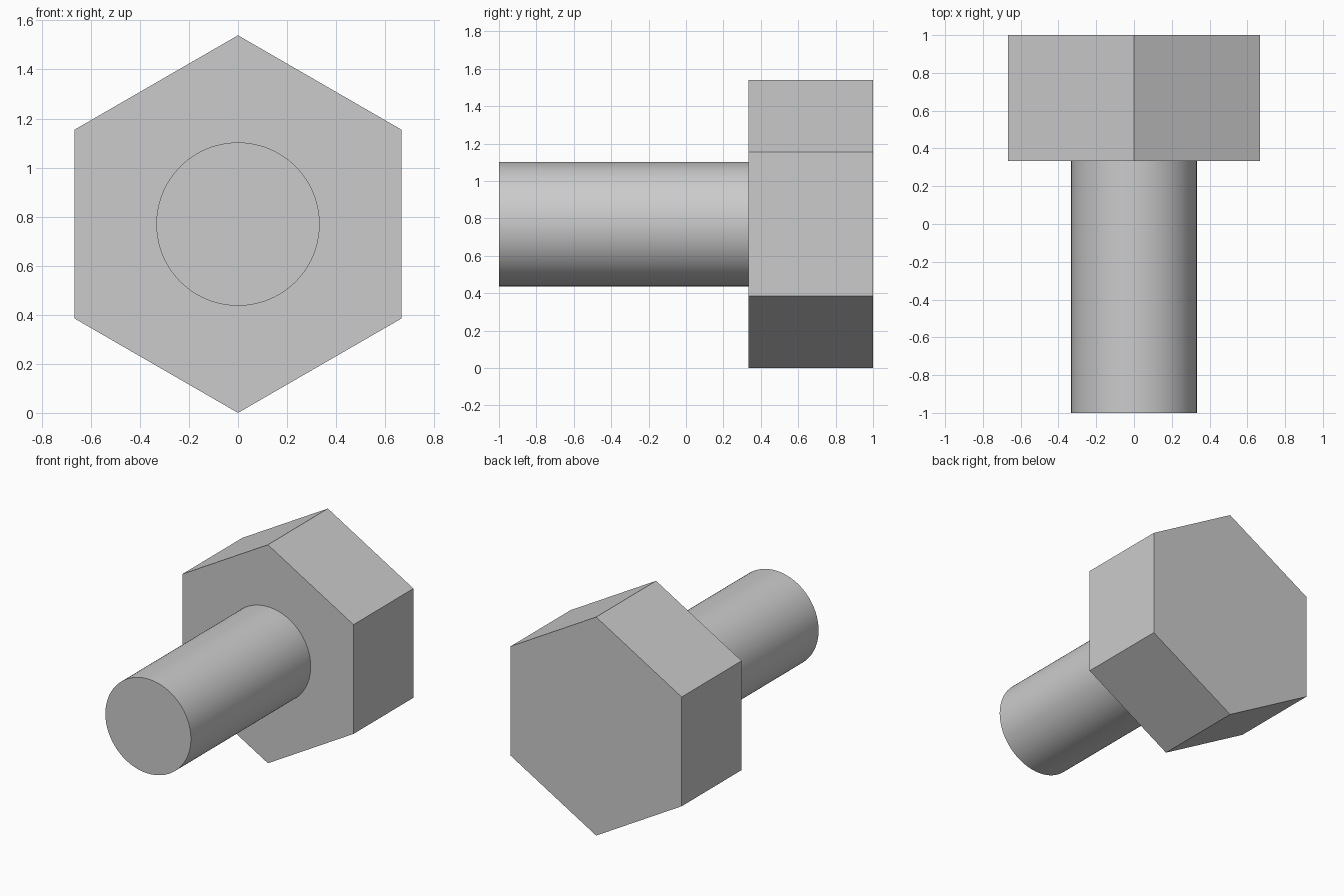
import bpy
import math

default = bpy.data.objects.get("Cube")
if default:
    bpy.data.objects.remove(default, do_unlink=True)

RADIUS = 1.333 / math.sqrt(3)  # hexagon corner radius, also the axis height

# Plain grey metal
grey = bpy.data.materials.new("grey_metal")
grey.use_nodes = True
colour = (0.6, 0.6, 0.6, 1.0)
grey.diffuse_color = colour
grey.node_tree.nodes["Principled BSDF"].inputs["Base Color"].default_value = colour


def prism(name, sides, radius, y_front, y_back):
    """Prism lying along y between two depths, with a corner pointing up."""
    bpy.ops.mesh.primitive_cylinder_add(
        vertices=sides, radius=radius, depth=y_back - y_front,
        location=(0, (y_front + y_back) / 2, RADIUS),
        rotation=(math.pi / 2, 0, 0))
    part = bpy.context.object
    part.name = name
    part.data.materials.append(grey)
    bpy.ops.object.transform_apply(location=True, rotation=True, scale=True)
    return part


# Hexagonal head with flat faces
prism("hex_head", 6, RADIUS, 0.333, 1.0)

# Smooth round shaft, seated slightly into the head
prism("shaft", 96, 0.333, -1.0, 0.343)
bpy.ops.object.shade_smooth_by_angle(angle=math.radians(30))
